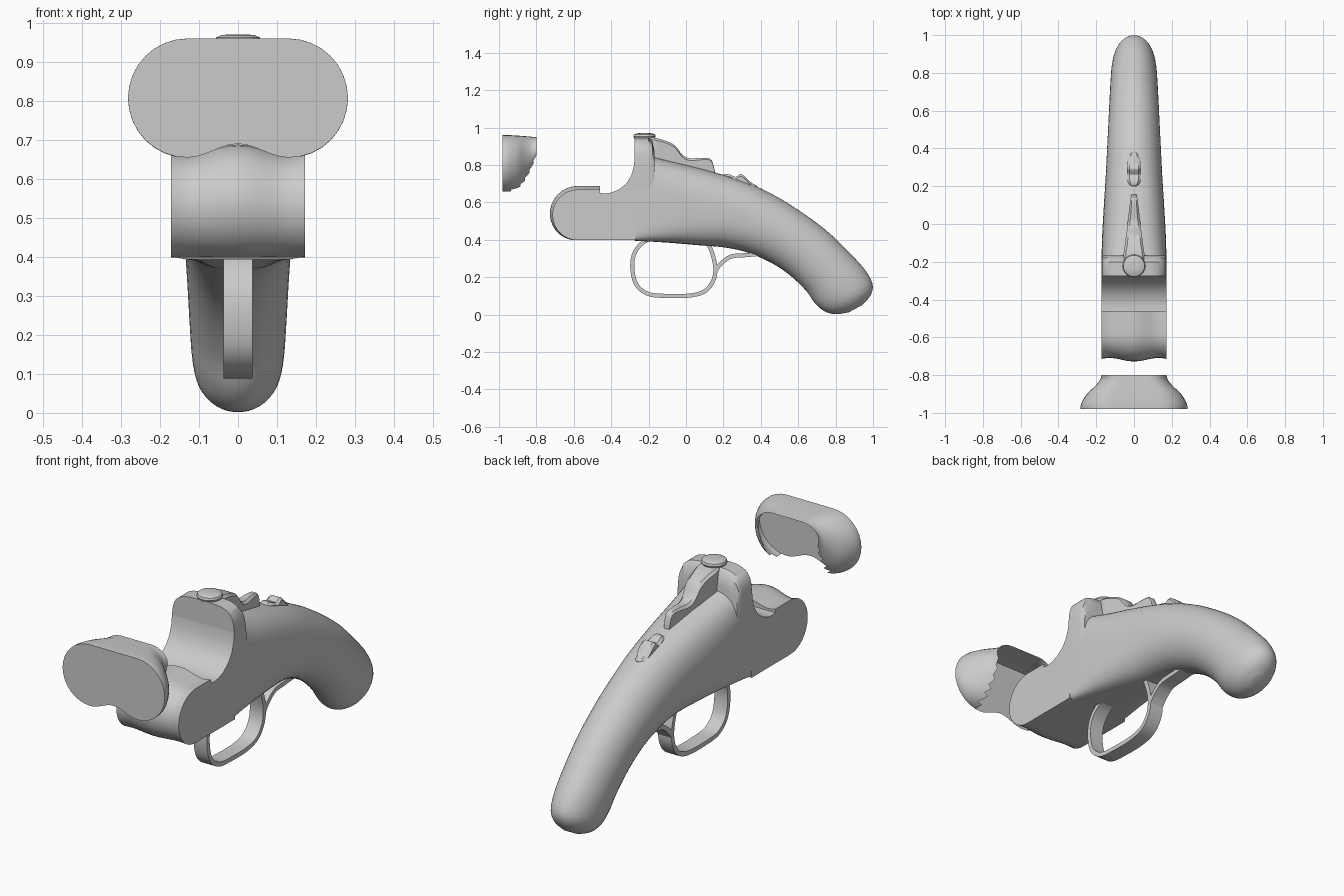
import bpy, bmesh, math
from mathutils import Vector

cube = bpy.data.objects.get("Cube")
if cube:
    bpy.data.objects.remove(cube)

grey = bpy.data.materials.new("plain grey")
grey.use_nodes = True
colour = (0.6, 0.6, 0.6, 1)
grey.diffuse_color = colour
grey.node_tree.nodes["Principled BSDF"].inputs["Base Color"].default_value = colour


def loft(name, rings, cap_end=True, drop=None):
    """Skin a list of closed rings; drop(centre) removes unwanted faces."""
    bm = bmesh.new()
    rows = [[bm.verts.new(p) for p in ring] for ring in rings]
    n = len(rows[0])
    for a, b in zip(rows, rows[1:]):
        for i in range(n):
            j = (i + 1) % n
            bm.faces.new((a[i], a[j], b[j], b[i]))
    bm.faces.new(rows[0])
    if cap_end:
        bm.faces.new(rows[-1])
    bmesh.ops.recalc_face_normals(bm, faces=bm.faces)
    if drop:
        gone = [f for f in bm.faces if drop(f.calc_center_median())]
        bmesh.ops.delete(bm, geom=gone, context='FACES')
    mesh = bpy.data.meshes.new(name)
    bm.to_mesh(mesh)
    bm.free()
    mesh.materials.append(grey)
    ob = bpy.data.objects.new(name, mesh)
    bpy.context.collection.objects.link(ob)
    bpy.ops.object.select_all(action='DESELECT')
    bpy.context.view_layer.objects.active = ob
    ob.select_set(True)
    bpy.ops.object.shade_smooth_by_angle(angle=math.radians(35))


def smooth(rows, steps):
    """Catmull-Rom interpolation of rows of numbers."""
    out = []
    for k in range(len(rows) - 1):
        p0, p1, p2 = rows[max(k - 1, 0)], rows[k], rows[k + 1]
        p3 = rows[min(k + 2, len(rows) - 1)]
        for s in range(steps):
            t = s / steps
            out.append([b + t / 2 * (c - a + t * (2 * a - 5 * b + 4 * c - d + t * (3 * (b - c) + d - a)))
                        for a, b, c, d in zip(p0, p1, p2, p3)])
    return out + [list(rows[-1])]


def power(v, e):
    return math.copysign(abs(v) ** e, v) if abs(v) > 1e-9 else 0


def section(ty, tz, by, bz, half, e_top, e_bot, n=48):
    """Rounded section between a top and a bottom point."""
    mid, arm = Vector((0, (ty + by) / 2, (tz + bz) / 2)), Vector((0, (ty - by) / 2, (tz - bz) / 2))
    ring = []
    for i in range(n):
        a = 2 * math.pi * i / n
        e = e_top if math.sin(a) >= 0 else e_bot
        ring.append(mid + arm * power(math.sin(a), e) + Vector((half * power(math.cos(a), e), 0, 0)))
    return ring


# Stock and curved grip: top y z, bottom y z, half width, top and bottom roundness
stations = [
    (-.275, .87, -.275, .395, .172, .5, .12),
    (-.1, .825, -.1, .385, .17, .7, .4),
    (.1, .775, .08, .37, .16, .8, .65),
    (.3, .715, .2, .36, .15, .9, .8),
    (.45, .65, .32, .335, .143, 1, .9),
    (.6, .56, .45, .28, .136, 1, 1),
    (.75, .45, .55, .215, .13, 1, 1),
    (.88, .325, .64, .13, .124, 1, 1),
    (.96, .235, .69, .06, .118, 1, 1),
    (.998, .16, .74, .018, .105, 1, 1),
    (.985, .1, .8, .002, .075, 1, 1),
    (.94, .05, .87, .012, .03, 1, 1),
]
loft("stock", [section(*s) for s in smooth(stations, 4)])

# Raised breech flange with a softened rear edge
flange = [(-.275, .945, .172), (-.2, .945, .172), (-.18, .925, .17), (-.168, .87, .165)]
loft("breech_flange", [section(y, z, y, .6, h, .5, .3) for y, z, h in flange])


# Hinge block: side profile swept across the width with a waved crown
def hinge_ring(x):
    u = abs(x) / .172
    wave = .027 * math.cos(math.pi * min(u / .8, 1)) / 2 + .0085 + .008 * max(0, u - .8) / .2
    pts = [(-.27, .398)]
    for i in range(17):
        a = -math.pi / 2 - math.pi * i / 16
        r = .134 + wave * ((1 + math.sin(a)) / 2) ** .5
        pts.append((-.578 + r * math.cos(a), .532 + r * math.sin(a)))
    pts += [(-.46, .666 + wave), (-.46, .65), (-.43, .648), (-.4, .652), (-.36, .668), (-.32, .7),
            (-.295, .738), (-.28, .785), (-.275, .83), (-.27, .83)]
    return [(x, y, z) for y, z in pts]


loft("hinge_block", [hinge_ring(.172 * (i / 12 - 1)) for i in range(25)])


# Front cap: lobed shell, closed in front, open behind and below the middle
def cap_ring(y, half, low, top):
    cx = .13 * half / .282
    r, zc, rz = half - cx, (low + top) / 2, (top - low) / 2
    ring = []
    for side in (1, -1):
        for i in range(17):
            a = -side * math.pi / 2 + math.pi * i / 16
            ring.append((side * cx + r * math.cos(a), y, zc + rz * math.sin(a)))
        for i in range(1, 12):
            u = side * (1 - i / 6)
            lift = .035 * math.cos(u * math.pi / 2) ** 2 if side < 0 else 0
            ring.append((u * cx, y, zc + side * rz + lift))
    return ring


cap_rows = [(-.98, .282, .655, .96), (-.95, .279, .655, .96), (-.9, .25, .667, .957),
            (-.86, .208, .695, .954), (-.825, .179, .745, .951), (-.8, .172, .81, .949)]
loft("front_cap", [cap_ring(*r) for r in smooth(cap_rows, 3)], cap_end=False,
     drop=lambda c: c.y > -.979 and abs(c.x) < .165 and c.z < .86)


# Trigger guard: flat strip bent along a path
def strip(name, path, half, thick):
    pts = [Vector((0, y, z)) for y, z in smooth(path, 5)]
    rings = []
    for i, p in enumerate(pts):
        d = (pts[min(i + 1, len(pts) - 1)] - pts[max(i - 1, 0)]).normalized()
        n = Vector((0, -d.z, d.y)) * thick / 2
        w = Vector((half, 0, 0))
        rings.append([p + n + w, p + n - w, p - n - w, p - n + w])
    loft(name, rings)


strip("trigger_guard", [(-.18, .41), (-.23, .385), (-.275, .33), (-.287, .25), (-.265, .16), (-.2, .11),
                        (-.1, .1), (.02, .102), (.1, .125), (.145, .18), (.157, .25), (.14, .33),
                        (.11, .4)], .037, .022)
strip("guard_tail", [(.155, .23), (.185, .27), (.24, .31), (.32, .318), (.4, .325)], .037, .022)


# Ridge-like fittings along the top: y, top z, base z, half width
def ridge(name, rows, steps):
    rings = []
    for y, top, base, h in smooth(rows, steps):
        c = min(.012, h * .4)
        rings.append([(-h, y, base), (h, y, base), (h, y, top - c), (h - c, y, top),
                      (c - h, y, top), (-h, y, top - c)])
    loft(name, rings)


ridge("top_lever", [(-.2, .95, .8, .05), (-.16, .944, .79, .055), (-.11, .93, .77, .048),
                    (-.06, .905, .75, .042), (-.02, .855, .74, .036), (.02, .836, .73, .032),
                    (.09, .838, .72, .024), (.135, .828, .72, .018), (.155, .765, .71, .014)], 4)
ridge("safety_catch", [(.198, .745, .7, .012), (.21, .752, .7, .027), (.235, .749, .7, .035),
                       (.265, .736, .69, .035), (.29, .751, .68, .035), (.31, .742, .67, .035),
                       (.345, .708, .66, .033), (.37, .694, .65, .022), (.382, .685, .64, .009)], 3)

# Round button at the head of the lever
profile = [(.93, .045), (.943, .056), (.953, .06), (.963, .056), (.969, .043), (.971, .02)]
loft("lever_button", [[(r * math.cos(i * math.pi / 16), -.222 + r * math.sin(i * math.pi / 16), z)
                       for i in range(32)] for z, r in profile])
